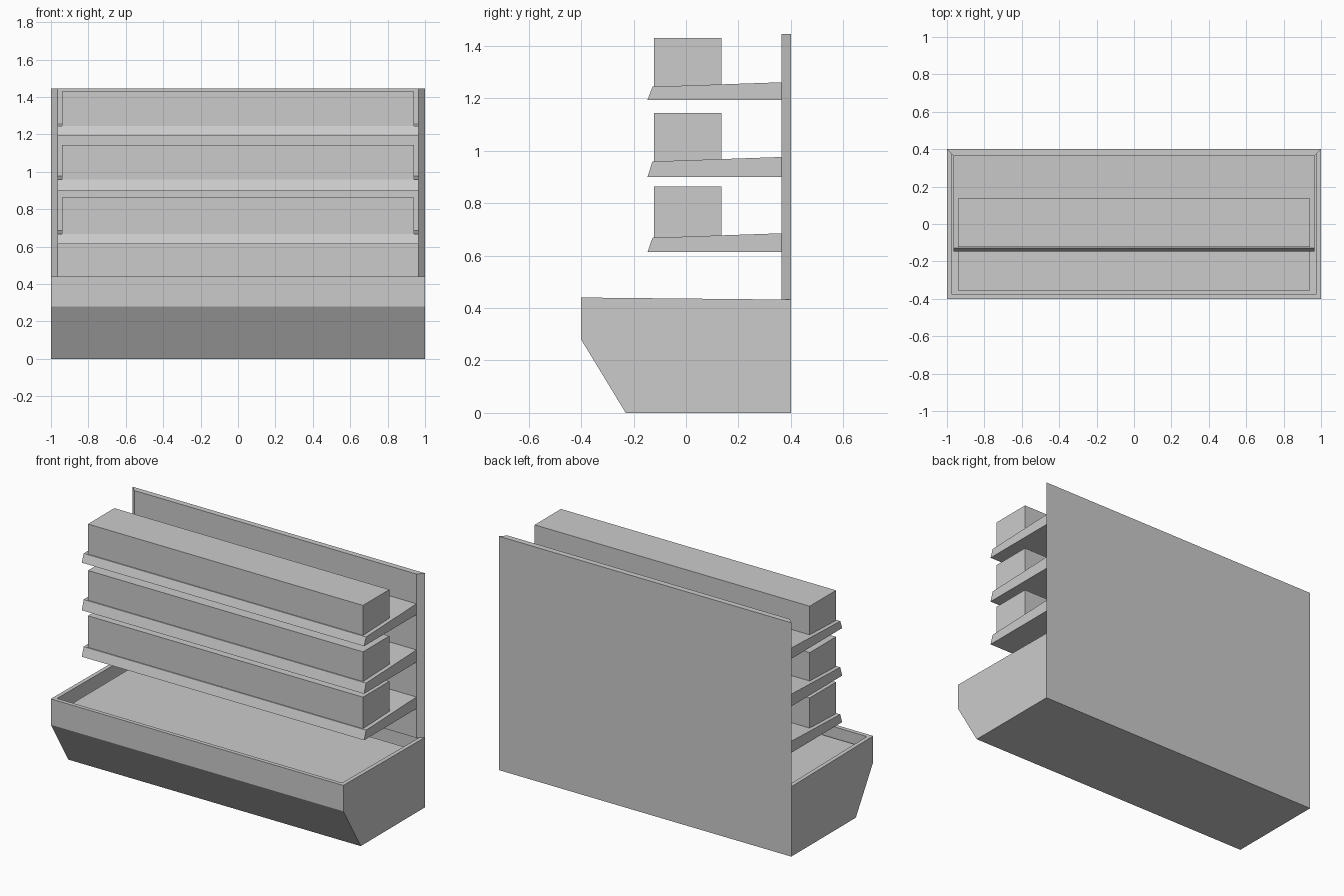
import bpy, bmesh
from mathutils import Vector

if "Cube" in bpy.data.objects:
    bpy.data.objects.remove(bpy.data.objects["Cube"])


def make_object(name, bm):
    bmesh.ops.recalc_face_normals(bm, faces=bm.faces)
    mesh = bpy.data.meshes.new(name)
    bm.to_mesh(mesh)
    bm.free()
    obj = bpy.data.objects.new(name, mesh)
    bpy.context.collection.objects.link(obj)
    return obj


def prism(points, offset):
    """Closed solid: a flat polygon extruded along offset."""
    bm = bmesh.new()
    face = bm.faces.new([bm.verts.new(p) for p in points])
    ext = bmesh.ops.extrude_face_region(bm, geom=[face], use_keep_orig=True)
    verts = [v for v in ext["geom"] if isinstance(v, bmesh.types.BMVert)]
    bmesh.ops.translate(bm, verts=verts, vec=Vector(offset))
    bmesh.ops.recalc_face_normals(bm, faces=bm.faces)
    return bm


def side_profile(yz, half_width):
    """Profile in the y-z plane, centred across x."""
    return prism([(-half_width, y, z) for y, z in yz], (2 * half_width, 0, 0))


# Base tub with sloped kick, slightly falling rim and a sunken well
bm = side_profile([(-0.23, 0), (0.4, 0), (0.4, 0.432), (-0.4, 0.44), (-0.4, 0.28)], 1.0)
top = max(bm.faces, key=lambda f: f.normal.z)
bmesh.ops.inset_region(bm, faces=[top], thickness=0.036)
well = bmesh.ops.extrude_face_region(bm, geom=[top])
bmesh.ops.translate(bm, vec=(0, 0, -0.16),
                    verts=[v for v in well["geom"] if isinstance(v, bmesh.types.BMVert)])
if top.is_valid:
    bmesh.ops.delete(bm, geom=[top], context='FACES_ONLY')
make_object("base_tub", bm)

# Goods filling the well
make_object("base_goods", side_profile(
    [(-0.355, 0.276), (0.32, 0.276), (0.32, 0.38), (-0.355, 0.38)], 0.94))

# Back panel with chamfered side edges
make_object("back_panel", prism(
    [(-1, 0.4, 0.432), (1, 0.4, 0.432), (0.964, 0.364, 0.432), (-0.964, 0.364, 0.432)],
    (0, 0, 1.013)))

# Three wedge shelves, each with a long block of goods
levels = [("lower", 0.613, 0.668, 0.863), ("middle", 0.90, 0.959, 1.143), ("upper", 1.194, 1.244, 1.43)]
for name, bottom, lip, goods_top in levels:
    make_object(name + "_shelf", side_profile(
        [(-0.147, bottom), (0.364, bottom), (0.364, lip + 0.017), (-0.128, lip)], 0.965))
    make_object(name + "_goods", side_profile(
        [(-0.122, lip), (0.135, lip + 0.009), (0.135, goods_top), (-0.122, goods_top)], 0.94))
